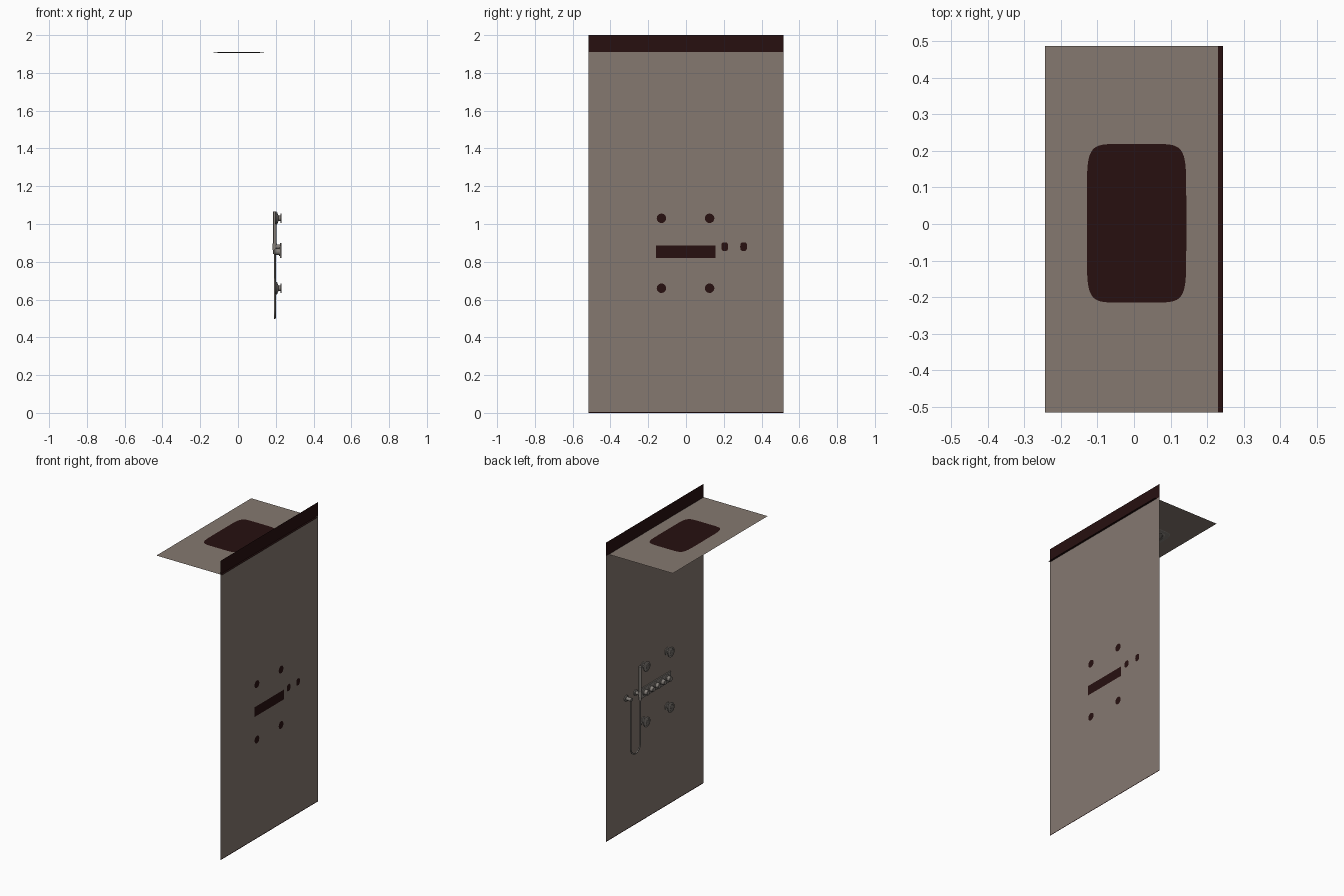
import bpy, bmesh, math

if "Cube" in bpy.data.objects:
    bpy.data.objects.remove(bpy.data.objects["Cube"])

WALL_X, CEIL_Z = 0.23, 1.91


def material(name, rgb):
    m = bpy.data.materials.new(name)
    m.diffuse_color = (*rgb, 1)
    m.use_nodes = True
    m.node_tree.nodes["Principled BSDF"].inputs["Base Color"].default_value = m.diffuse_color
    return m


stone = material("warm grey stone", (0.235, 0.19, 0.163))
dark = material("dark brown", (0.02, 0.005, 0.005))
chrome = material("grey metal", (0.235, 0.215, 0.195))


def finish(name, bm, *mats, smooth=False):
    me = bpy.data.meshes.new(name)
    bm.to_mesh(me)
    bm.free()
    ob = bpy.data.objects.new(name, me)
    bpy.context.collection.objects.link(ob)
    for m in mats:
        me.materials.append(m)
    if smooth:
        bpy.ops.object.select_all(action='DESELECT')
        ob.select_set(True)
        bpy.context.view_layer.objects.active = ob
        bpy.ops.object.shade_smooth_by_angle(angle=math.radians(35))
    return ob


def sheet(name, quads):
    """Single-sided panel from (corners, material index) pairs."""
    bm = bmesh.new()
    for pts, idx in quads:
        bm.faces.new([bm.verts.new(p) for p in pts]).material_index = idx
    bmesh.ops.remove_doubles(bm, verts=bm.verts, dist=1e-5)
    return finish(name, bm, stone, dark)


def wall_quad(y0, y1, z0, z1, x=WALL_X):
    return [(x, y0, z0), (x, y1, z0), (x, y1, z1), (x, y0, z1)]


def ceil_quad(x0, x1, y0, y1):
    return [(x0, y0, CEIL_Z), (x1, y0, CEIL_Z), (x1, y1, CEIL_Z), (x0, y1, CEIL_Z)]


def lathe(name, y, z, profile, n=24):
    """Turned part standing off the wall; profile is (distance from wall, radius)."""
    bm = bmesh.new()
    rings = []
    for d, r in profile:
        rings.append([bm.verts.new((WALL_X - d, y + r * math.cos(2 * math.pi * i / n),
                                    z + r * math.sin(2 * math.pi * i / n))) for i in range(n)])
    for a, b in zip(rings, rings[1:]):
        for i in range(n):
            bm.faces.new((a[i], a[(i + 1) % n], b[(i + 1) % n], b[i]))
    bm.faces.new(rings[-1])
    bmesh.ops.recalc_face_normals(bm, faces=bm.faces)
    return finish(name, bm, chrome, smooth=True)


def box(name, lo, hi, mat):
    bm = bmesh.new()
    bmesh.ops.create_cube(bm, size=1)
    for v in bm.verts:
        v.co = [(a + b) / 2 + c * (b - a) for a, b, c in zip(lo, hi, v.co)]
    return finish(name, bm, mat)


def superellipse(a, b, power, n=64):
    pts = []
    for i in range(n):
        t = 2 * math.pi * i / n
        c, s = math.cos(t), math.sin(t)
        pts.append((math.copysign(abs(c) ** (2 / power), c) * a,
                    math.copysign(abs(s) ** (2 / power), s) * b))
    return pts


def tube(name, pts, radius):
    cu = bpy.data.curves.new(name, 'CURVE')
    cu.dimensions = '3D'
    cu.bevel_depth = radius
    cu.bevel_resolution = 3
    cu.use_fill_caps = True
    sp = cu.splines.new('POLY')
    sp.points.add(len(pts) - 1)
    for p, co in zip(sp.points, pts):
        p.co = (*co, 1)
    cu.materials.append(chrome)
    ob = bpy.data.objects.new(name, cu)
    bpy.context.collection.objects.link(ob)
    return ob


def patch(name, pts):
    """Flat dark plate on the outer side of a panel, behind a fitting."""
    bm = bmesh.new()
    bm.faces.new([bm.verts.new(p) for p in pts])
    return finish(name, bm, dark)


def wall_patch(name, y, z, ry, rz, power=2):
    patch(name, [(WALL_X + 0.001, y + a, z + b) for a, b in superellipse(ry, rz, power, 24)])


# Wall with dark top band and skirting line; ceiling with dark overhang
sheet("wall", [(wall_quad(-0.515, 0.515, 0.005, CEIL_Z), 0),
               (wall_quad(-0.515, 0.515, 0, 0.005), 1),
               (wall_quad(-0.515, 0.515, CEIL_Z, 2.0), 1)])
sheet("ceiling", [(ceil_quad(-0.243, WALL_X, -0.515, 0.487), 0),
                  (ceil_quad(WALL_X, 0.243, -0.515, 0.487), 1)])

# Overhead shower: barrel-shaped plate stepping down to an inner panel
patch("head_backing", [(x + 0.007, y + 0.002, CEIL_Z + 0.001)
                       for x, y in superellipse(0.136, 0.217, 7)])
bm = bmesh.new()
steps = [(0.135, 0.215, CEIL_Z - 0.0005), (0.132, 0.212, CEIL_Z - 0.002),
         (0.112, 0.192, CEIL_Z - 0.003), (0.108, 0.188, CEIL_Z - 0.006),
         (0.100, 0.180, CEIL_Z - 0.006), (0.098, 0.178, CEIL_Z - 0.004)]
rings = [[bm.verts.new((x + 0.004, y + 0.002, z)) for x, y in superellipse(a, b, 7)]
         for a, b, z in steps]
for a, b in zip(rings, rings[1:]):
    for i in range(len(a)):
        j = (i + 1) % len(a)
        bm.faces.new((a[i], b[i], b[j], a[j]))
bm.faces.new(rings[-1][::-1])
finish("overhead_shower", bm, chrome)
for s in (-1, 1):
    tube("shower_slot", [(0.004 + x, s * (0.155 - x * x * 1.5), CEIL_Z - 0.004)
                         for x in (-0.08, -0.04, 0, 0.04, 0.08)], 0.002)

# Four body jets
jet = [(0, 0.026), (0.004, 0.026), (0.006, 0.014), (0.016, 0.014), (0.022, 0.030),
       (0.026, 0.033), (0.031, 0.033), (0.033, 0.030), (0.033, 0.022), (0.031, 0.020),
       (0.031, 0.010), (0.034, 0.008)]
for y in (-0.13, 0.125):
    for z in (0.66, 1.03):
        lathe("body_jet", y, z, jet)
        wall_patch("jet_backing", y, z, 0.025, 0.025)

# Control bar with five knobs
box("control_plate", (0.222, -0.158, 0.82), (WALL_X - 0.0005, 0.155, 0.885), chrome)
patch("control_backing", wall_quad(-0.158, 0.155, 0.82, 0.885, WALL_X + 0.001))
for i in range(5):
    lathe("control_knob", -0.122 + 0.06 * i, 0.853,
          [(0.006, 0.022), (0.012, 0.022), (0.014, 0.017), (0.034, 0.016), (0.036, 0.014)])

# Hand shower holder and hose outlet
for name, y, depth in (("shower_holder", 0.205, 0.028), ("hose_outlet", 0.305, 0.042)):
    lathe(name, y, 0.88, [(0, 0.020), (0.006, 0.020), (0.008, 0.012),
                          (depth, 0.012), (depth + 0.002, 0.010)])
    wall_patch(name + "_backing", y, 0.88, 0.018, 0.023, 3)
tube("holder_collar", [(0.195, 0.205, 0.862), (0.195, 0.205, 0.898)], 0.012)

# Stick hand shower and hanging hose
tube("hand_shower", [(0.195, 0.205, 0.84), (0.195, 0.205, 1.065)], 0.009)
loop = [(0.195, 0.255 - 0.05 * math.cos(math.pi * i / 16),
         0.552 - 0.05 * math.sin(math.pi * i / 16)) for i in range(17)]
tube("hose", [(0.195, 0.205, 0.85)] + loop + [(0.195, 0.305, 0.88)], 0.005)
